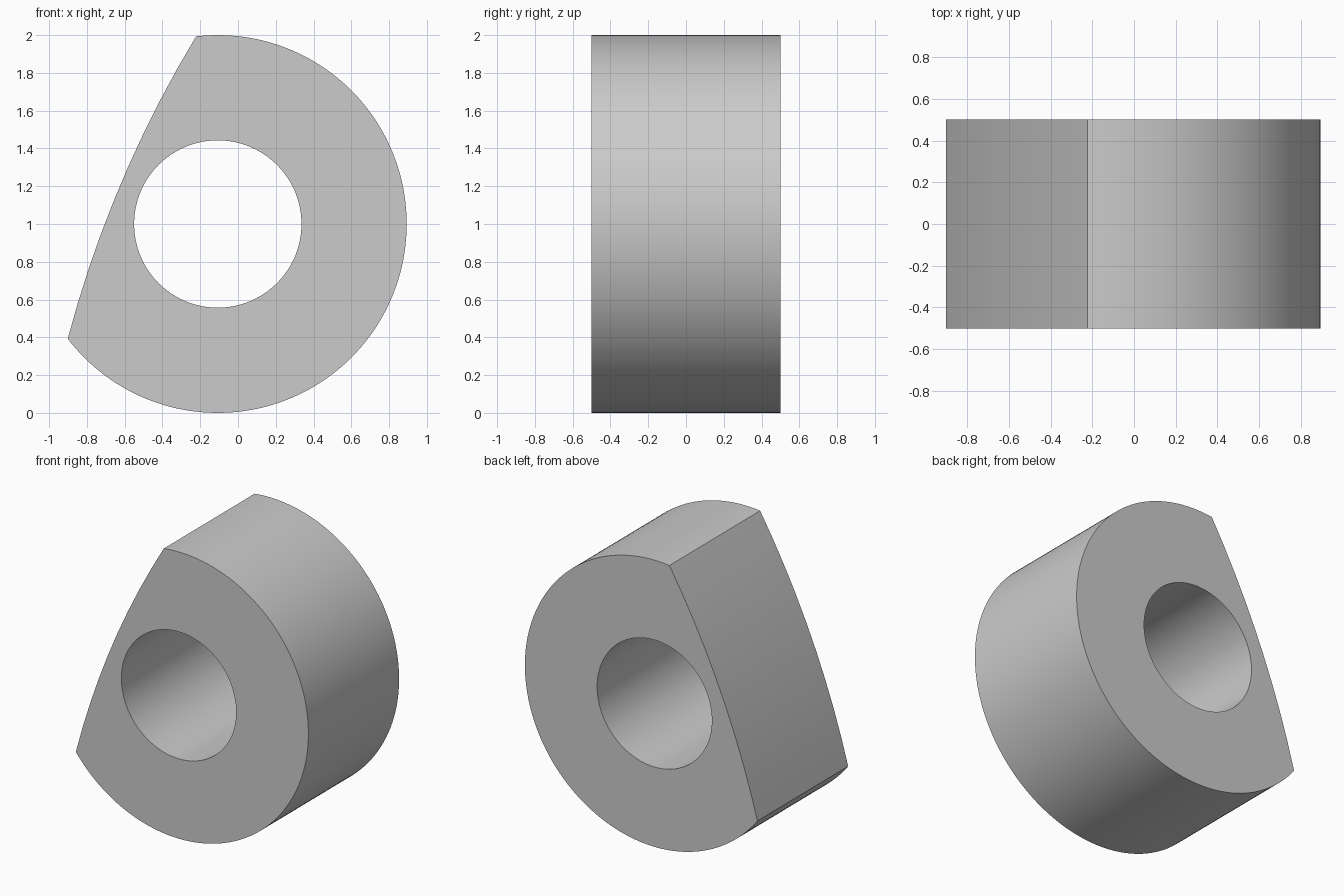
import bpy, bmesh, math
from mathutils import Vector

cube = bpy.data.objects.get("Cube")
if cube:
    bpy.data.objects.remove(cube, do_unlink=True)

CENTRE = Vector((-0.107, 1.0))
OUTER, BORE, HALF_DEPTH = 1.0, 0.443, 0.5
BULGE = 0.062


def arc(centre, radius, start, end, steps):
    """Points in the x-z plane along an arc, both ends included."""
    return [centre + radius * Vector((math.cos(a), math.sin(a)))
            for a in (start + (end - start) * i / steps for i in range(steps + 1))]


# Outer rim, running clockwise from the top corner to the lower left corner
start = math.radians(96.6)
end = math.radians(217.4 - 360)
rim = arc(CENTRE, OUTER, start, end, 120)

# Shallow bulging side, an arc of large radius closing the outline
top, low = rim[0], rim[-1]
chord = top - low
radius = (chord.length / 2) ** 2 / (2 * BULGE) + BULGE / 2
inward = Vector((chord.y, -chord.x)).normalized()
pivot = (top + low) / 2 + inward * (radius - BULGE)
a0 = math.atan2(*(low - pivot).yx) % math.tau
a1 = math.atan2(*(top - pivot).yx) % math.tau
side = arc(pivot, radius, a0, a1, 9)
outline = rim + side[1:-1]

# Round bore
bore = arc(CENTRE, BORE, 0, math.tau, 96)[:-1]

# Fill the outline around the bore, then extrude it through the depth
bm = bmesh.new()
edges = []
for loop in (outline, bore):
    verts = [bm.verts.new((p.x, -HALF_DEPTH, p.y)) for p in loop]
    edges += [bm.edges.new((v, verts[i - 1])) for i, v in enumerate(verts)]
bmesh.ops.triangle_fill(bm, use_beauty=True, use_dissolve=False, edges=edges)
front = list(bm.faces)
made = bmesh.ops.extrude_face_region(bm, geom=front, use_keep_orig=True)["geom"]
bmesh.ops.translate(bm, vec=(0, 2 * HALF_DEPTH, 0),
                    verts=[g for g in made if isinstance(g, bmesh.types.BMVert)])
bmesh.ops.recalc_face_normals(bm, faces=bm.faces)
mesh = bpy.data.meshes.new("bored_cam_block")
bm.to_mesh(mesh)
bm.free()

block = bpy.data.objects.new("bored_cam_block", mesh)
bpy.context.collection.objects.link(block)

# Plain grey finish
grey = bpy.data.materials.new("plain_grey")
grey.use_nodes = True
colour = (0.6, 0.6, 0.6, 1)
grey.diffuse_color = colour
grey.node_tree.nodes["Principled BSDF"].inputs["Base Color"].default_value = colour
mesh.materials.append(grey)

# Smooth curved walls with crisp rims
bpy.ops.object.select_all(action="DESELECT")
block.select_set(True)
bpy.context.view_layer.objects.active = block
bpy.ops.object.shade_smooth_by_angle(angle=math.radians(30))
